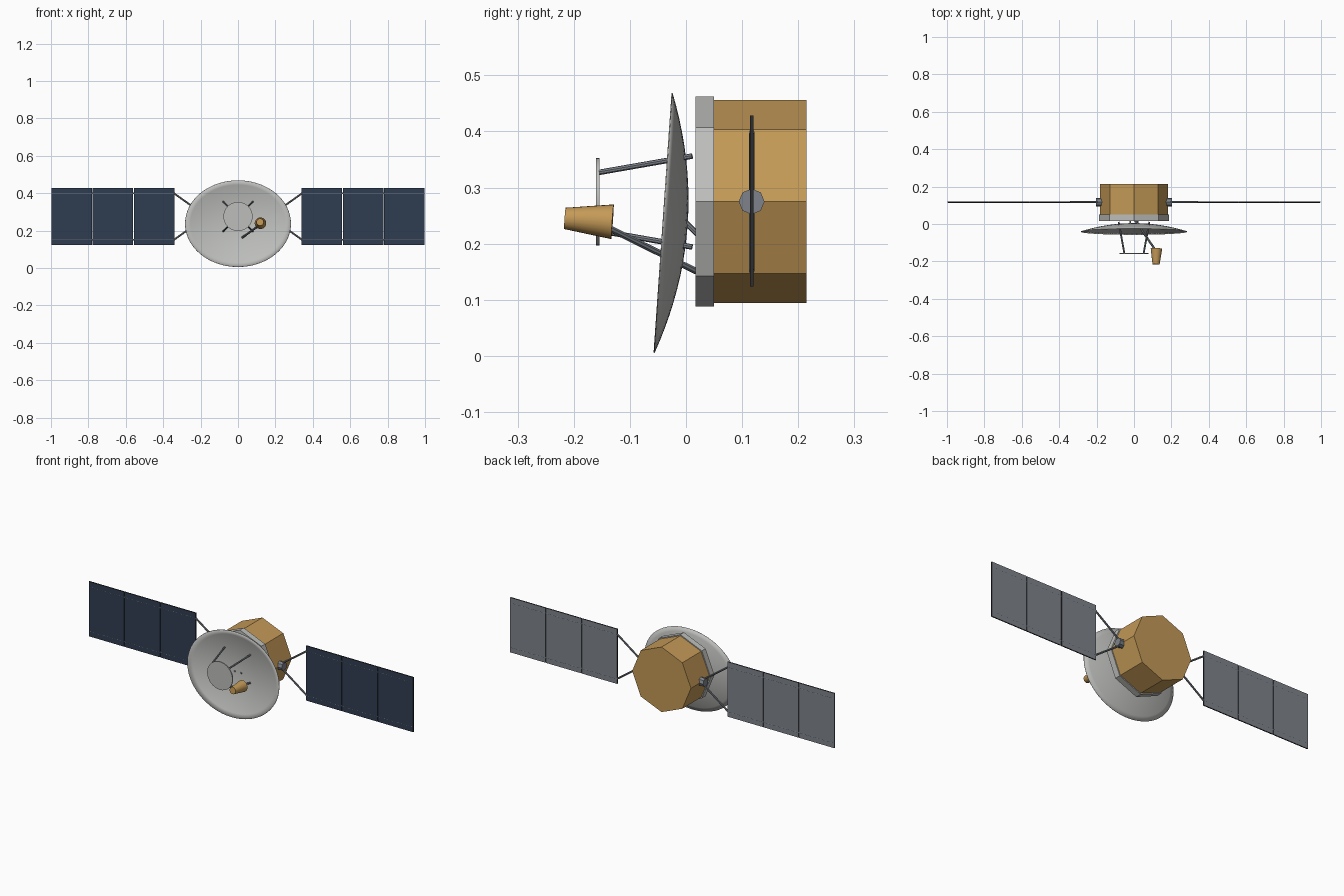
import bpy, bmesh, math
from mathutils import Matrix, Vector

cube = bpy.data.objects.get("Cube")
if cube:
    bpy.data.objects.remove(cube, do_unlink=True)


def material(name, r, g, b):
    m = bpy.data.materials.new(name)
    m.use_nodes = True
    m.diffuse_color = (r, g, b, 1)
    m.node_tree.nodes["Principled BSDF"].inputs["Base Color"].default_value = (r, g, b, 1)
    return m


GOLD = material("gold foil", 0.55, 0.32, 0.095)
LIGHT = material("light grey", 0.51, 0.52, 0.50)
METAL = material("blue grey metal", 0.21, 0.23, 0.26)
CELL = material("solar blue", 0.028, 0.046, 0.082)
EDGE = material("panel edge", 0.025, 0.026, 0.03)


def finish(name, bm, *mats):
    mesh = bpy.data.meshes.new(name)
    bm.to_mesh(mesh)
    bm.free()
    for m in mats:
        mesh.materials.append(m)
    ob = bpy.data.objects.new(name, mesh)
    bpy.context.collection.objects.link(ob)
    return ob


def tube(name, a, b, r1, mat, r2=None, sides=8):
    """Capped cylinder or cone from point a to point b."""
    a, b = Vector(a), Vector(b)
    d = b - a
    turn = Vector((0, 0, 1)).rotation_difference(d).to_matrix().to_4x4()
    bm = bmesh.new()
    bmesh.ops.create_cone(bm, cap_ends=True, segments=sides, radius1=r1,
                          radius2=r1 if r2 is None else r2, depth=d.length,
                          matrix=Matrix.Translation((a + b) / 2) @ turn)
    return finish(name, bm, mat)


def smooth(ob):
    bpy.ops.object.select_all(action='DESELECT')
    ob.select_set(True)
    bpy.context.view_layer.objects.active = ob
    bpy.ops.object.shade_smooth_by_angle(angle=math.radians(35))


MID = 0.275    # height of the body axis
WING_Y = 0.117

# Octagonal body and front collar
tube("body", (0, 0.05, MID), (0, 0.215, MID), 0.181, GOLD)
tube("front_collar", (0, 0.017, MID), (0, 0.05, MID), 0.187, LIGHT)

# Oval dish: rings of a shallow bowl, tilted slightly upward
RINGS, SEGS, DEPTH = 10, 64, 0.043
bm = bmesh.new()
bowl = [[bm.verts.new((0.283 * t * math.cos(a), -DEPTH * t * t, 0.232 * t * math.sin(a)))
         for a in (2 * math.pi * s / SEGS for s in range(SEGS))]
        for t in (k / RINGS for k in range(1, RINGS + 1))]
tip = bm.verts.new((0, 0, 0))
for s in range(SEGS):
    n = (s + 1) % SEGS
    bm.faces.new((tip, bowl[0][s], bowl[0][n]))
    for inner, outer in zip(bowl, bowl[1:]):
        bm.faces.new((inner[s], outer[s], outer[n], inner[n]))
bmesh.ops.recalc_face_normals(bm, faces=bm.faces)
bm.transform(Matrix.Translation((0, 0.002, 0.234)) @ Matrix.Rotation(-0.069, 4, 'X'))
dish = finish("dish", bm, LIGHT)
shell = dish.modifiers.new("thickness", 'SOLIDIFY')
shell.thickness = 0.002
shell.offset = 0
smooth(dish)

# Round secondary reflector on four splayed struts
smooth(tube("secondary_reflector", (0, -0.160, MID), (0, -0.154, MID), 0.078, LIGHT, sides=32))
for sx in (-1, 1):
    for sz in (-1, 1):
        tube("reflector_strut", (sx * 0.082, 0.011, MID + sz * 0.081),
             (sx * 0.052, -0.155, MID + sz * 0.052), 0.005, METAL)

# Feed horn and its arm
smooth(tube("feed_horn", (0.12, -0.131, 0.239), (0.118, -0.216, 0.245), 0.031, GOLD, 0.019, 24))
tube("feed_arm", (0.005, 0.02, 0.15), (0.115, -0.14, 0.229), 0.006, METAL)

# Short mounts between dish and collar
for x in (-0.02, 0.02):
    tube("dish_mount", (x, 0.0, 0.237), (x, 0.022, 0.215), 0.005, METAL)

# Solar wings on both sides
for side, sx in (("left", 1), ("right", -1)):
    tube(side + "_hub", (sx * 0.172, WING_Y, MID), (sx * 0.203, WING_Y, MID), 0.023, METAL)
    for sz in (-1, 1):
        corner = (sx * 0.342, WING_Y, MID + sz * 0.124)
        tube(side + "_wing_arm", (sx * 0.185, WING_Y, MID + sz * 0.012), corner, 0.005, METAL)
        tube(side + "_wing_rail", corner, (sx * 0.995, WING_Y, MID + sz * 0.124), 0.0035, METAL)
    # Three panels: blue cells in front, metal behind, dark edges
    for i in range(3):
        bm = bmesh.new()
        where = Vector((sx * (0.4485 + 0.2207 * i), WING_Y, MID + 0.001))
        bmesh.ops.create_cube(bm, size=1, matrix=Matrix.Translation(where)
                              @ Matrix.Diagonal((0.217, 0.0064, 0.305, 1)))
        bm.normal_update()
        for f in bm.faces:
            f.material_index = 0 if f.normal.y < -0.5 else 1 if f.normal.y > 0.5 else 2
        finish(side + "_solar_panel", bm, CELL, METAL, EDGE)
